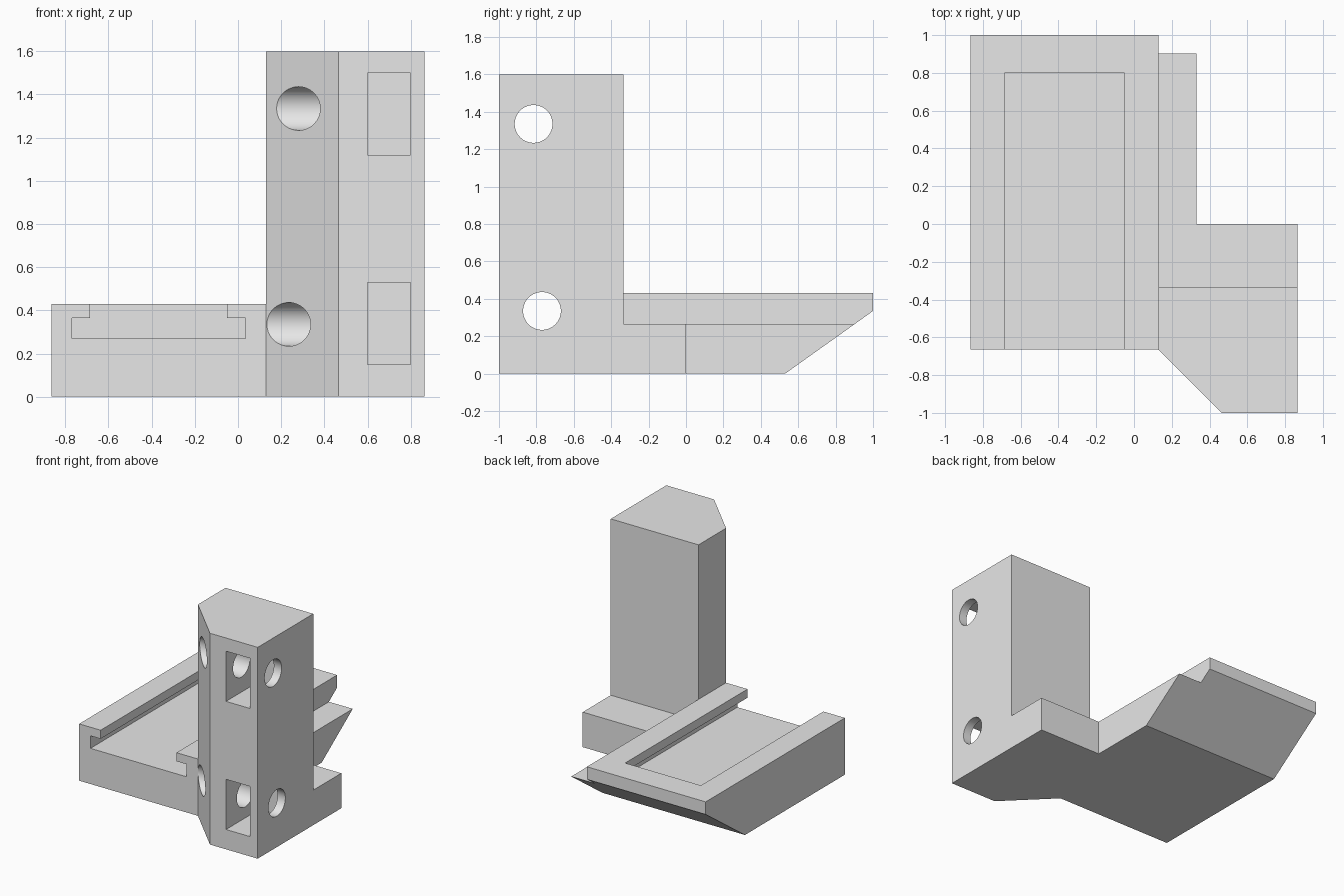
import bpy
import bmesh
from math import radians
from mathutils import Matrix

cube = bpy.data.objects.get("Cube")
if cube:
    bpy.data.objects.remove(cube, do_unlink=True)

grey = bpy.data.materials.new("plain grey")
grey.use_nodes = True
color = (0.8, 0.8, 0.8, 1)
grey.diffuse_color = color
grey.node_tree.nodes["Principled BSDF"].inputs["Base Color"].default_value = color


def prism(name, outline, low, high, axis="z"):
    """Extrude an outline: (x, y) along z, or (y, z) along x."""
    bm = bmesh.new()
    place = (lambda a, b: (a, b, low)) if axis == "z" else (lambda a, b: (low, a, b))
    face = bm.faces.new([bm.verts.new(place(a, b)) for a, b in outline])
    top = bmesh.ops.extrude_face_region(bm, geom=[face])["geom"]
    step = (0, 0, high - low) if axis == "z" else (high - low, 0, 0)
    bmesh.ops.translate(bm, vec=step,
                        verts=[g for g in top if isinstance(g, bmesh.types.BMVert)])
    return finish(name, bm)


def box(name, x, y, z):
    return prism(name, [(x[0], y[0]), (x[1], y[0]), (x[1], y[1]), (x[0], y[1])], *z)


def bore(name, y, z, radius):
    bm = bmesh.new()
    bmesh.ops.create_cone(bm, cap_ends=True, segments=64, radius1=radius, radius2=radius,
                          depth=1, matrix=Matrix.Translation((0.6, y, z))
                          @ Matrix.Rotation(radians(90), 4, "Y"))
    return finish(name, bm)


def finish(name, bm):
    bmesh.ops.recalc_face_normals(bm, faces=bm.faces)
    mesh = bpy.data.meshes.new(name)
    bm.to_mesh(mesh)
    bm.free()
    mesh.materials.append(grey)
    obj = bpy.data.objects.new(name, mesh)
    bpy.context.collection.objects.link(obj)
    return obj


def combine(target, tool, operation):
    mod = target.modifiers.new(tool.name, "BOOLEAN")
    mod.operation, mod.object, mod.solver = operation, tool, "EXACT"
    tool.hide_render = True


# Base plate, with the chamfered corner under the column
bracket = prism("mounting_bracket", [(-0.865, -0.665), (0.13, -0.665), (0.465, -1), (0.865, -1),
                                     (0.865, 0), (0.33, 0), (0.33, 1), (-0.865, 1)], 0, 0.265)

# Upright column and raised tray
column = prism("column", [(0.13, -0.665), (0.465, -1), (0.865, -1),
                          (0.865, -0.335), (0.13, -0.335)], 0.1, 1.6)
tray = box("tray", (-0.865, 0.13), (-0.665, 1), (0.1, 0.43))

# Cutters: sloped underside, T-slot, cross bores and nut pockets
cutters = [
    prism("underside_slope", [(0.53, 0), (0.39, -0.1), (1.2, -0.1), (1.2, 0.4775),
                              (1, 0.335)], -1, 1, "x"),
    box("slot_channel", (-0.77, 0.035), (-0.8, 0.8), (0.27, 0.365)),
    box("slot_opening", (-0.685, -0.05), (-0.8, 0.8), (0.3, 0.6)),
    bore("upper_bore", -0.815, 1.335, 0.101),
    bore("lower_bore", -0.77, 0.335, 0.101),
    box("upper_pocket", (0.6, 0.8), (-1.1, -0.6), (1.12, 1.5)),
    box("lower_pocket", (0.6, 0.8), (-1.1, -0.6), (0.15, 0.53)),
]
for part in (column, tray):
    combine(bracket, part, "UNION")
for cutter in cutters:
    combine(bracket, cutter, "DIFFERENCE")

# Bake the cuts, remove the helpers and merge coplanar faces
bpy.context.view_layer.update()
graph = bpy.context.evaluated_depsgraph_get()
solid = bpy.data.meshes.new_from_object(bracket.evaluated_get(graph))
bracket.modifiers.clear()
bracket.data = solid
for helper in [column, tray] + cutters:
    bpy.data.objects.remove(helper, do_unlink=True)

bm = bmesh.new()
bm.from_mesh(solid)
bmesh.ops.remove_doubles(bm, verts=bm.verts, dist=0.0001)
bmesh.ops.dissolve_limit(bm, angle_limit=radians(1), verts=bm.verts, edges=bm.edges)
bm.to_mesh(solid)
bm.free()
solid.materials.clear()
solid.materials.append(grey)

# Smooth bores, crisp edges
bpy.ops.object.select_all(action="DESELECT")
bracket.select_set(True)
bpy.context.view_layer.objects.active = bracket
bpy.ops.object.shade_smooth_by_angle(angle=radians(30))
